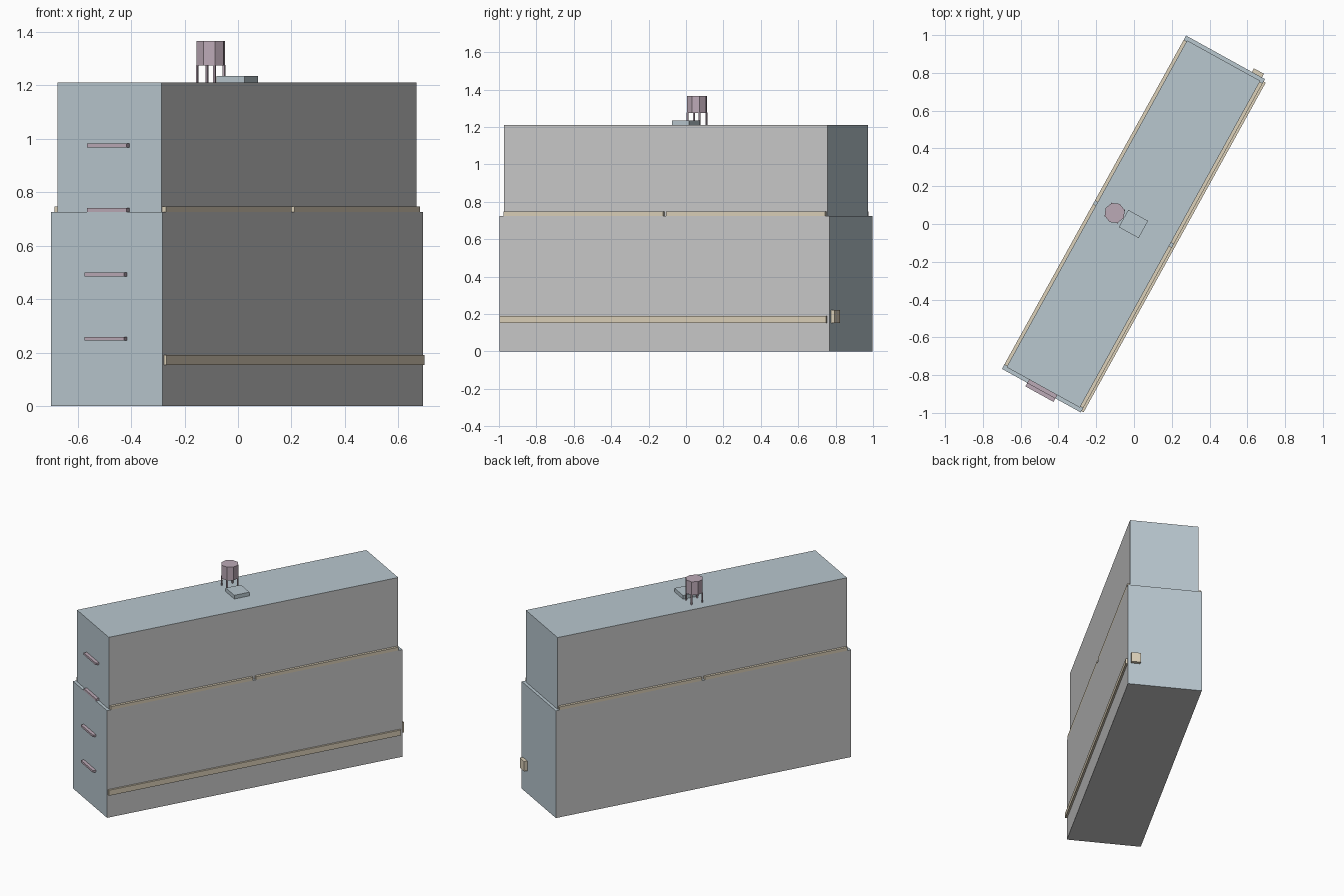
import bpy, math
from mathutils import Matrix, Vector

if "Cube" in bpy.data.objects:
    bpy.data.objects.remove(bpy.data.objects["Cube"])

# Everything is laid out in the building's own frame (u long, v short), then turned into place
PLACE = Matrix.Translation((-0.003, 0, 0)) @ Matrix.Rotation(math.radians(61.08), 4, 'Z')


def material(name, rgb):
    m = bpy.data.materials.new(name)
    m.diffuse_color = (*rgb, 1)
    m.use_nodes = True
    m.node_tree.nodes["Principled BSDF"].inputs["Base Color"].default_value = m.diffuse_color
    return m


GREY = material("wall_grey", (0.6, 0.6, 0.6))
BLUE = material("blue_grey", (0.48, 0.57, 0.62))
CREAM = material("cream", (0.72, 0.64, 0.49))
PINK = material("dusty_pink", (0.50, 0.40, 0.47))


def finish(name, centre, mat):
    ob = bpy.context.object
    ob.name = name
    ob.matrix_world = PLACE @ Matrix.Translation(centre)
    ob.data.materials.append(mat)
    return ob


def box(name, u, v, z, mat):
    """Box from (min, max) ranges along u, v and z."""
    lo, hi = Vector((u[0], v[0], z[0])), Vector((u[1], v[1], z[1]))
    bpy.ops.mesh.primitive_cube_add(size=1)
    bpy.context.object.data.transform(Matrix.Diagonal((*(hi - lo), 1)))
    return finish(name, (lo + hi) / 2, mat)


# Two stacked tiers: grey long walls, blue-grey end walls and roof
for name, hu, hv, z in (("lower_tier", 1.008, 0.2385, (0, 0.725)),
                        ("upper_tier", 0.988, 0.2215, (0.725, 1.21))):
    tier = box(name, (-hu, hu), (-hv, hv), z, GREY)
    tier.data.materials.append(BLUE)
    for p in tier.data.polygons:
        if abs(p.normal.x) > 0.5 or p.normal.z > 0.5:
            p.material_index = 1

# Ledge strips: two per long side with a gap in the middle
for v, side in (((-0.2385, -0.2215), "front"), ((0.2215, 0.2385), "back")):
    for u, end in (((-0.982, -0.01), "left"), ((0.01, 0.982), "right")):
        box(f"ledge_strip_{side}_{end}", u, v, (0.725, 0.747), CREAM)

# Low band along one long wall and small box on the far end
box("wall_band", (-1.0, 0.994), (-0.251, -0.2385), (0.153, 0.19), CREAM)
box("end_wall_box", (1.008, 1.03), (-0.22, -0.16), (0.153, 0.22), CREAM)

# Ladder rungs on the near end
for i, (z, wall) in enumerate(((0.252, 1.008), (0.492, 1.008),
                               (0.733, 0.988), (0.975, 0.988))):
    box(f"rung_{i + 1}", (-wall - 0.021, -wall), (-0.085, 0.085),
        (z - 0.007, z + 0.007), PINK)

# Roof hatch
box("roof_hatch", (-0.052, 0.052), (-0.06, 0.06), (1.21, 1.235), BLUE)

# Eight-sided water tank on four legs
TU, TV = 0.003, 0.115
bpy.ops.mesh.primitive_cylinder_add(vertices=8, radius=0.055, depth=0.09)
bpy.context.object.data.transform(Matrix.Rotation(math.radians(45), 4, 'Z'))
finish("water_tank", (TU, TV, 1.32), PINK)
for su in (-1, 1):
    for sv in (-1, 1):
        cu, cv = TU + su * 0.037, TV + sv * 0.037
        box(f"tank_leg_{'near' if su < 0 else 'far'}_{'right' if sv < 0 else 'left'}",
            (cu - 0.004, cu + 0.004), (cv - 0.004, cv + 0.004), (1.21, 1.276), PINK)
